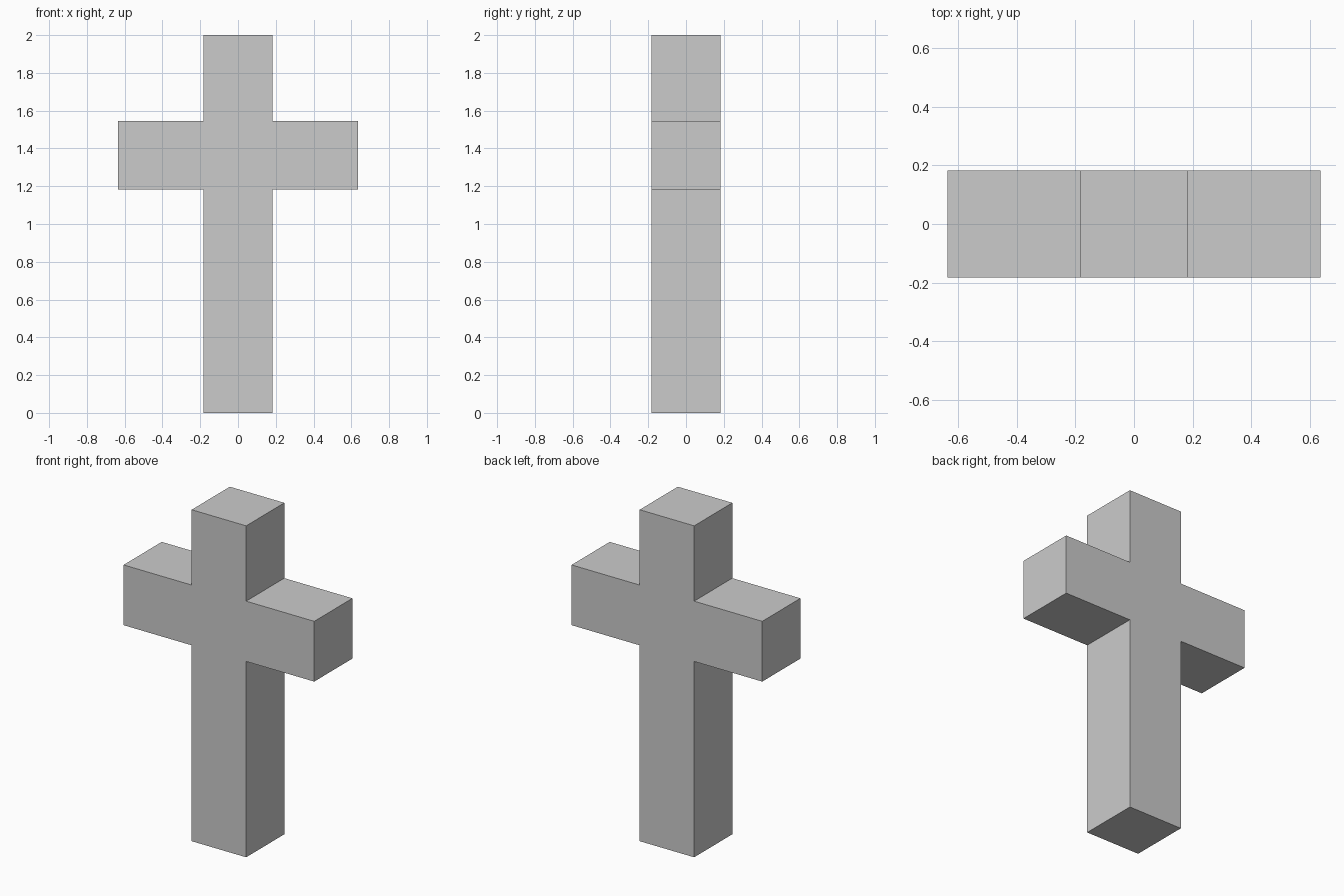
import bpy, bmesh

if "Cube" in bpy.data.objects:
    bpy.data.objects.remove(bpy.data.objects["Cube"])

U = 2 / 11            # module: the post is 2U thick and 11U tall
HALF = U              # half thickness of post and arms
ARM = 3.5 * U         # half span of the arms
Z0, Z1, TOP = 6.5 * U, 8.5 * U, 11 * U

# Right half of the outline, mirrored to close the profile
right = [(HALF, 0), (HALF, Z0), (ARM, Z0), (ARM, Z1), (HALF, Z1), (HALF, TOP)]
outline = right + [(-x, z) for x, z in reversed(right)]

# Extrude the front face through the full depth
bm = bmesh.new()
front = bm.faces.new([bm.verts.new((x, -HALF, z)) for x, z in outline])
ext = bmesh.ops.extrude_face_region(bm, geom=[front], use_keep_orig=True)
moved = [g for g in ext["geom"] if isinstance(g, bmesh.types.BMVert)]
bmesh.ops.translate(bm, verts=moved, vec=(0, 2 * HALF, 0))
bmesh.ops.recalc_face_normals(bm, faces=bm.faces)

mesh = bpy.data.meshes.new("cross")
bm.to_mesh(mesh)
bm.free()
bpy.context.collection.objects.link(bpy.data.objects.new("cross", mesh))
